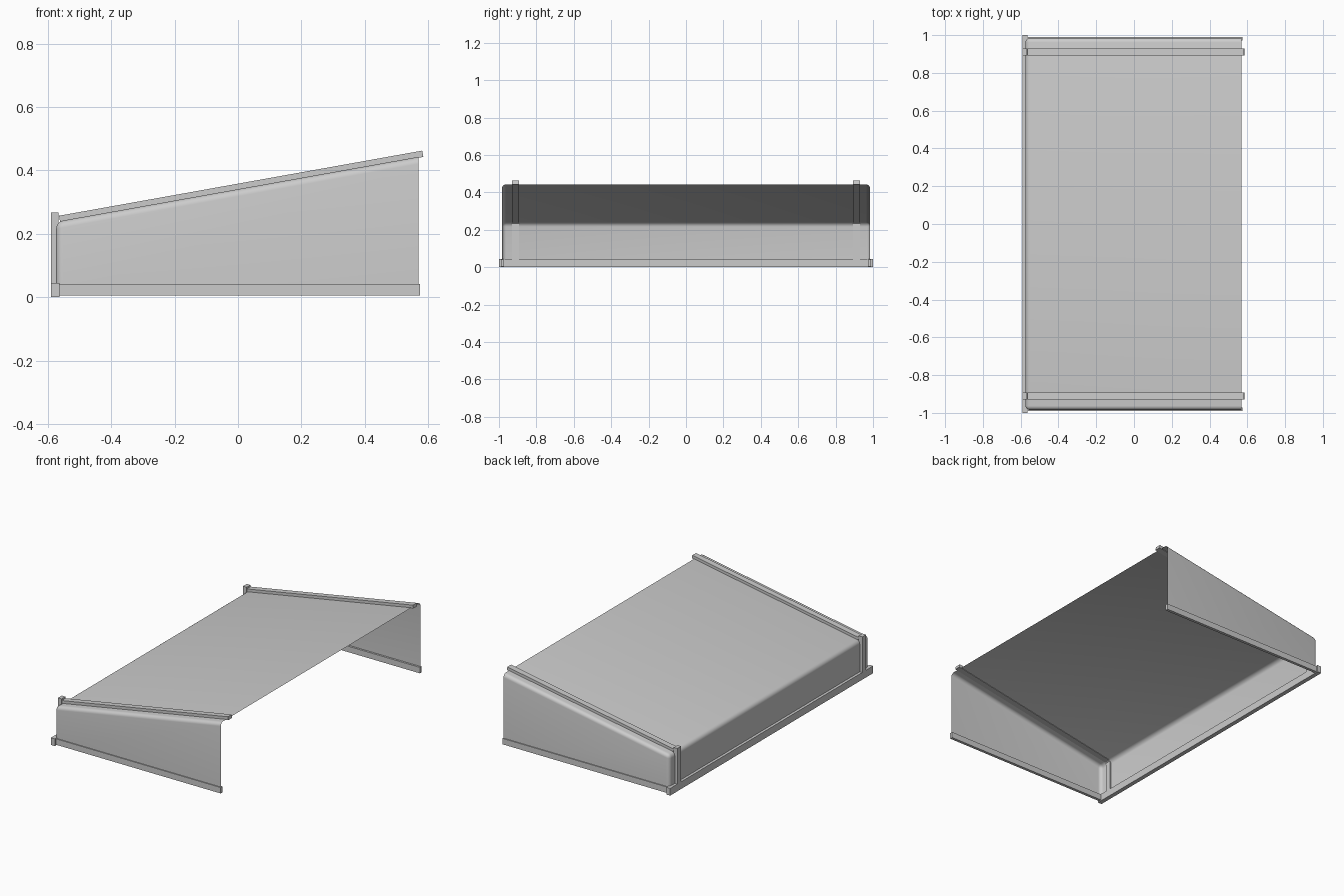
import bpy, bmesh, math
from mathutils import Matrix

cube = bpy.data.objects.get("Cube")
if cube:
    bpy.data.objects.remove(cube, do_unlink=True)

grey = bpy.data.materials.new("plain grey")
grey.use_nodes = True
colour = (0.6, 0.6, 0.6, 1)
grey.diffuse_color = colour
grey.node_tree.nodes["Principled BSDF"].inputs["Base Color"].default_value = colour


def add_object(name, bm):
    mesh = bpy.data.meshes.new(name)
    bm.to_mesh(mesh)
    bm.free()
    mesh.materials.append(grey)
    obj = bpy.data.objects.new(name, mesh)
    bpy.context.collection.objects.link(obj)
    return obj


def box(name, low, high, tilt=0):
    """Box between two corners, tilted about y around its own centre."""
    bm = bmesh.new()
    size = [b - a for a, b in zip(low, high)]
    centre = [(a + b) / 2 for a, b in zip(low, high)]
    matrix = (Matrix.Translation(centre) @ Matrix.Rotation(-tilt, 4, 'Y')
              @ Matrix.Diagonal((*size, 1)))
    bmesh.ops.create_cube(bm, size=1, matrix=matrix)
    return add_object(name, bm)


# Open sheet cover: sloping roof, low wall and two sides
WALL, OPEN, SIDE, FLOOR = -0.574, 0.57, 0.984, 0.01
LOW, HIGH = 0.238, 0.443
bm = bmesh.new()
profile = [(WALL, FLOOR), (OPEN, FLOOR), (OPEN, HIGH), (WALL, LOW)]
near, far = [[bm.verts.new((x, y, z)) for x, z in profile] for y in (-SIDE, SIDE)]
bm.faces.new(near)
bm.faces.new(far[::-1])
bm.faces.new((near[3], near[2], far[2], far[3]))
bm.faces.new((near[0], near[3], far[3], far[0]))
bmesh.ops.recalc_face_normals(bm, faces=bm.faces)
if sum(f.normal.z for f in bm.faces) < 0:
    bmesh.ops.reverse_faces(bm, faces=bm.faces)
folds = [e for e in bm.edges if not e.is_boundary]
bmesh.ops.bevel(bm, geom=folds, offset=0.022, segments=5, profile=0.5,
                affect='EDGES', clamp_overlap=True)
cover = add_object("cover_sheet", bm)
bpy.context.view_layer.objects.active = cover
cover.select_set(True)
bpy.ops.object.shade_smooth_by_angle(angle=math.radians(35))
cover.select_set(False)

# Base rail along the low wall
box("wall_base_rail", (-0.591, -1, 0), (-0.564, 1, 0.045))

# Matching rails on both sides
slope = math.atan2(HIGH - LOW, OPEN - WALL)
length = 1.165
for side, name in ((-1, "front"), (1, "back")):
    def span(a, b):
        return sorted((side * a, side * b))
    y0, y1 = span(0.972, 0.99)
    box(name + "_base_rail", (-0.57, y0, 0.005), (0.574, y1, 0.042))
    y0, y1 = span(0.893, 0.93)
    box(name + "_wall_strip", (-0.591, y0, 0.04), (-0.566, y1, 0.267))
    box(name + "_roof_rail", (0.01 - length / 2, y0, 0.34),
        (0.01 + length / 2, y1, 0.36), slope)
